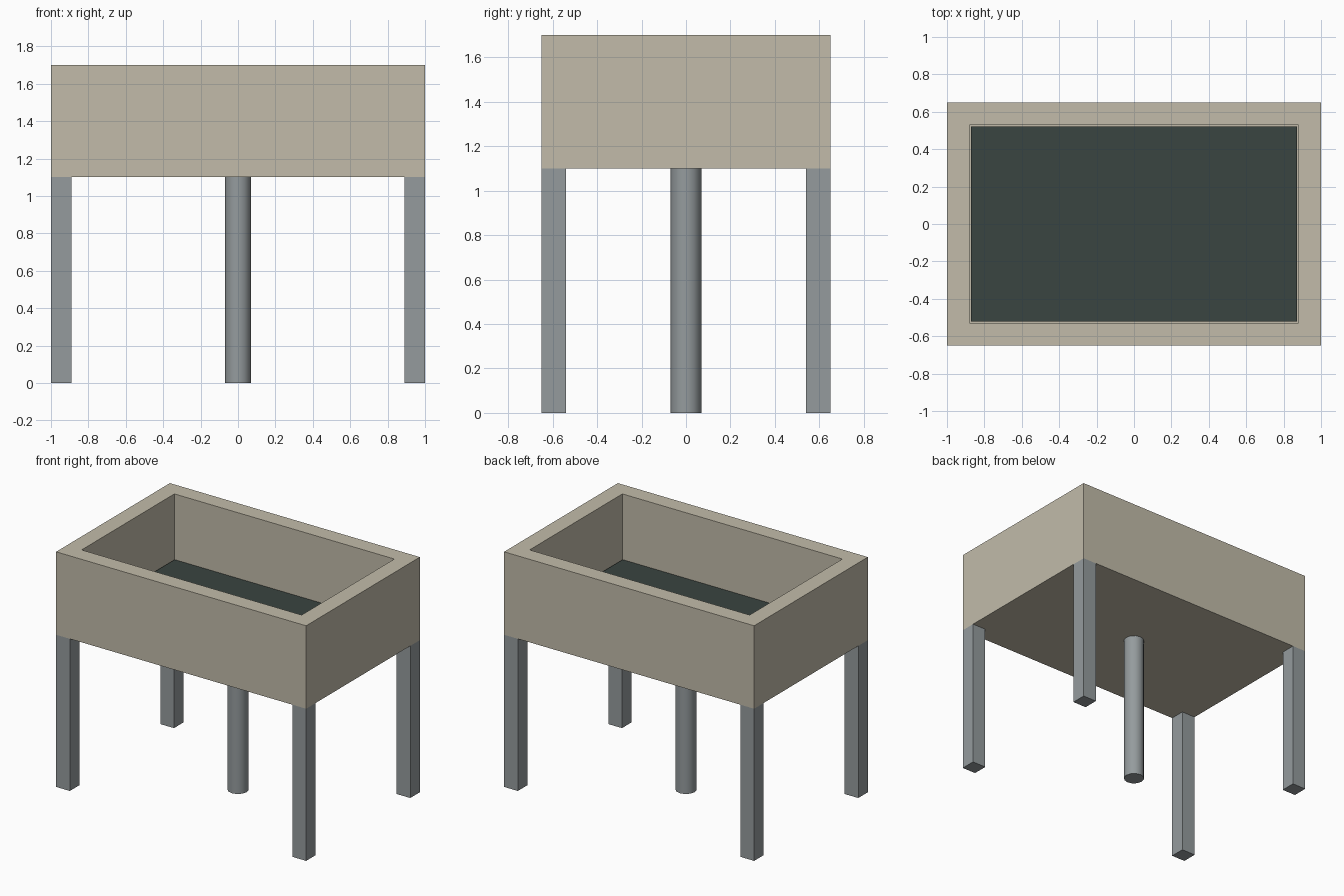
import bpy, bmesh, math

cube = bpy.data.objects.get("Cube")
if cube:
    bpy.data.objects.remove(cube, do_unlink=True)


def make_material(name, rgb):
    mat = bpy.data.materials.new(name)
    mat.use_nodes = True
    mat.diffuse_color = (*rgb, 1)
    mat.node_tree.nodes["Principled BSDF"].inputs["Base Color"].default_value = (*rgb, 1)
    return mat


stone = make_material("beige stone", (0.54, 0.50, 0.40))
metal = make_material("grey metal", (0.30, 0.33, 0.34))
dark = make_material("dark green", (0.042, 0.058, 0.052))


def finish(bm, name, mat):
    mesh = bpy.data.meshes.new(name)
    bm.to_mesh(mesh)
    bm.free()
    mesh.materials.append(mat)
    obj = bpy.data.objects.new(name, mesh)
    bpy.context.collection.objects.link(obj)
    return obj


def new_box(half_x, half_y, z0, z1, cx=0, cy=0):
    bm = bmesh.new()
    bmesh.ops.create_cube(bm, size=2)
    for v in bm.verts:
        v.co = (cx + v.co.x * half_x, cy + v.co.y * half_y, z1 if v.co.z > 0 else z0)
    return bm


half_x, half_y = 1.0, 0.65
base, rim, floor = 1.1, 1.7, 1.22
wall, leg = 0.12, 0.11

# Open basin: inset the top face, then push it down to the floor
bm = new_box(half_x, half_y, base, rim)
top = max(bm.faces, key=lambda f: f.calc_center_median().z)
bmesh.ops.inset_region(bm, faces=[top], thickness=wall, use_even_offset=True)
inner = bmesh.ops.extrude_discrete_faces(bm, faces=[top])["faces"][0]
for v in inner.verts:
    v.co.z = floor
finish(bm, "basin", stone)

# Dark liner on the basin floor
finish(new_box(half_x - wall - 0.008, half_y - wall - 0.008, floor, floor + 0.01),
       "basin_liner", dark)

# Four square legs flush with the corners
for x_name, sx in (("right", -1), ("left", 1)):
    for y_name, sy in (("front", -1), ("back", 1)):
        bm = new_box(leg / 2, leg / 2, 0, base,
                     sx * (half_x - leg / 2), sy * (half_y - leg / 2))
        finish(bm, f"{y_name}_{x_name}_leg", metal)

# Round drain pipe under the centre
bpy.ops.mesh.primitive_cylinder_add(vertices=12, radius=0.07, depth=base,
                                    location=(0, 0, base / 2))
pipe = bpy.context.object
pipe.name = "drain_pipe"
pipe.data.materials.append(metal)
bpy.ops.object.shade_smooth_by_angle(angle=math.radians(40))
